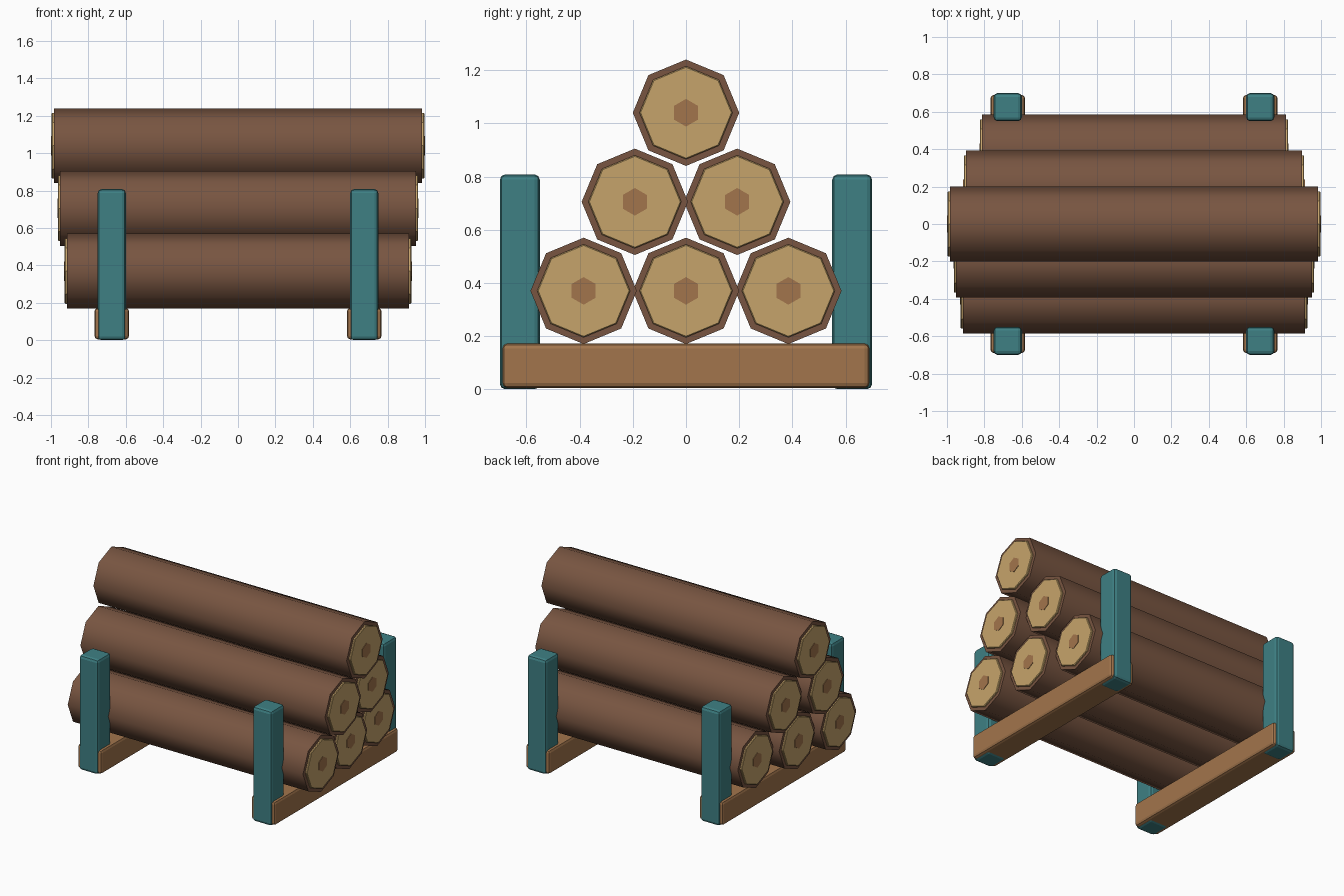
import bpy, bmesh, math

if "Cube" in bpy.data.objects:
    bpy.data.objects.remove(bpy.data.objects["Cube"])


def material(name, rgb):
    def lin(c):
        c /= 255
        return c / 12.92 if c <= 0.04045 else ((c + 0.055) / 1.055) ** 2.4
    m = bpy.data.materials.new(name)
    m.diffuse_color = (*[lin(c) for c in rgb], 1)
    m.use_nodes = True
    m.node_tree.nodes["Principled BSDF"].inputs["Base Color"].default_value = m.diffuse_color
    return m


BARK = material("bark brown", (120, 85, 65))
CUT = material("cut wood tan", (198, 164, 107))
WOOD = material("warm wood", (162, 117, 76))
TEAL = material("teal paint", (62, 128, 132))


def finish(name, bm, mat, bevel=0, segments=1, smooth=None):
    bmesh.ops.recalc_face_normals(bm, faces=bm.faces)
    me = bpy.data.meshes.new(name)
    bm.to_mesh(me)
    bm.free()
    me.materials.append(mat)
    ob = bpy.data.objects.new(name, me)
    bpy.context.collection.objects.link(ob)
    if bevel:
        mod = ob.modifiers.new("bevel", 'BEVEL')
        mod.width, mod.segments = bevel, segments
        mod.limit_method = 'ANGLE'
        mod.angle_limit = math.radians(60)
    if smooth:
        bpy.ops.object.select_all(action='DESELECT')
        ob.select_set(True)
        bpy.context.view_layer.objects.active = ob
        bpy.ops.object.shade_smooth_by_angle(angle=math.radians(smooth))
    return ob


def prism(name, x0, x1, y, z, r, sides, mat, bevel=0, smooth=None):
    """Regular prism along x with one corner pointing up."""
    bm = bmesh.new()
    rings = []
    for x in (x0, x1):
        rings.append([bm.verts.new((x, y + r * math.sin(math.tau * i / sides),
                                    z + r * math.cos(math.tau * i / sides)))
                      for i in range(sides)])
    a, b = rings
    for i in range(sides):
        j = (i + 1) % sides
        bm.faces.new((a[i], a[j], b[j], b[i]))
    bm.faces.new(a)
    bm.faces.new(b)
    return finish(name, bm, mat, bevel, 1, smooth)


def box(name, lo, hi, mat, bevel):
    bm = bmesh.new()
    bmesh.ops.create_cube(bm, size=1)
    for v in bm.verts:
        v.co = [(l + h) / 2 + c * (h - l) for l, h, c in zip(lo, hi, v.co)]
    return finish(name, bm, mat, bevel, 2)


# Stacked logs: y, z, half length including the cut ends
logs = [(-0.385, 0.37, 0.93), (0, 0.37, 0.88), (0.385, 0.37, 0.827),
        (-0.1925, 0.705, 0.966), (0.1925, 0.705, 0.913), (0, 1.04, 1.0)]
for n, (y, z, h) in enumerate(logs, 1):
    bark = h - 0.015
    prism(f"log_{n}_bark", -bark, bark, y, z, 0.2, 8, BARK, smooth=50)
    for s, side in ((-1, "left"), (1, "right")):
        prism(f"log_{n}_cut_end_{side}", s * (bark - 0.015), s * (h - 0.003),
              y, z, 0.175, 8, CUT, bevel=0.004)
        prism(f"log_{n}_heartwood_{side}", s * (bark - 0.01), s * h,
              y, z, 0.052, 6, WOOD)

# Rack: cross beams on each side with a post at both ends
for s, side in ((-1, "left"), (1, "right")):
    cx = 0.675 * s
    box(f"{side}_beam", (cx - 0.0925, -0.69, 0.005), (cx + 0.0925, 0.69, 0.172),
        WOOD, 0.018)
    for t, end in ((-1, "front"), (1, "back")):
        cy = 0.625 * t
        box(f"{side}_{end}_post", (cx - 0.075, cy - 0.075, 0),
            (cx + 0.075, cy + 0.075, 0.808), TEAL, 0.02)
